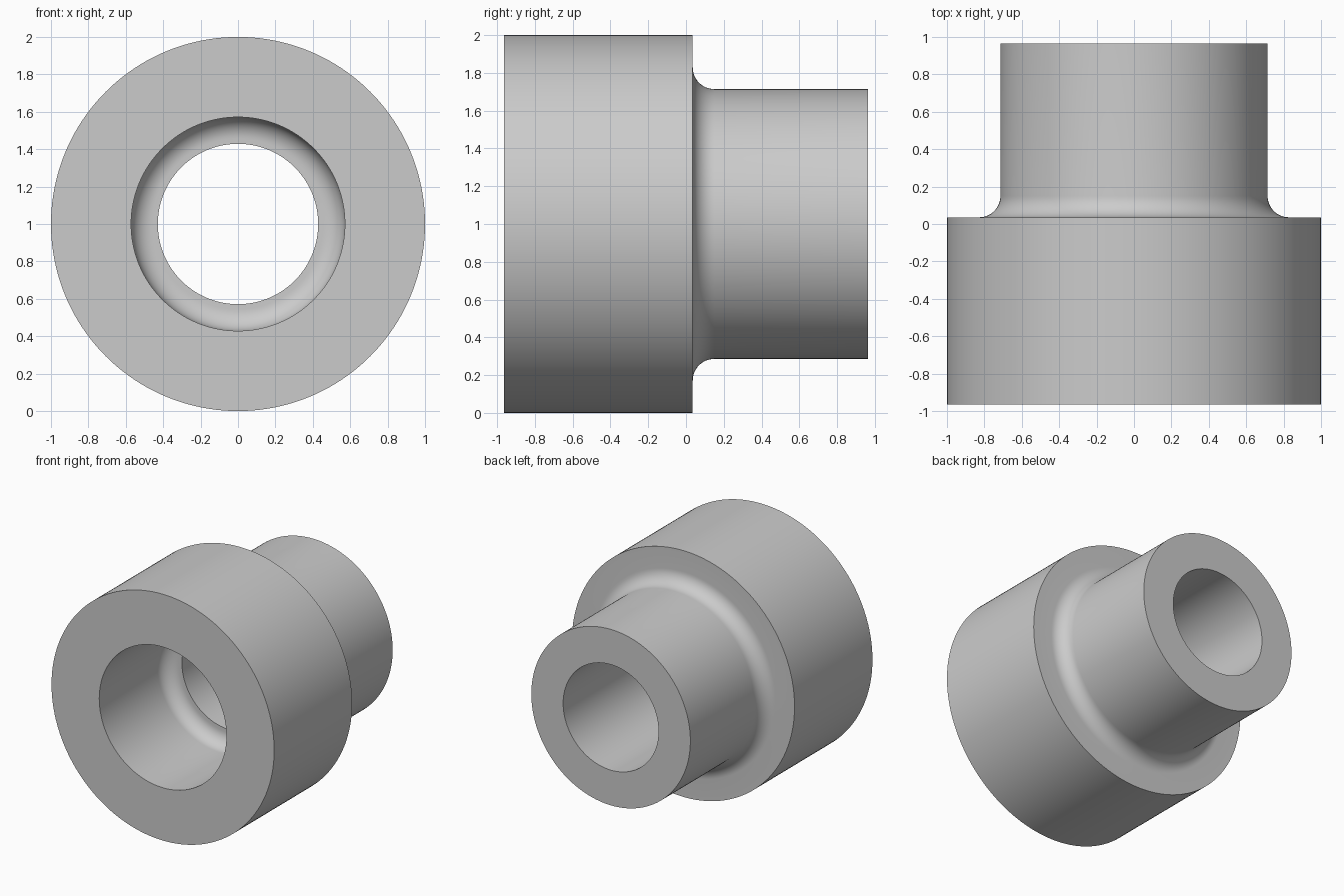
import bpy
import bmesh
from math import cos, sin, pi, radians
from mathutils import Vector, Matrix

cube = bpy.data.objects.get("Cube")
if cube:
    bpy.data.objects.remove(cube, do_unlink=True)

# Proportions
UNIT = 1 / 7
HALF = 6.75 * UNIT
FILLET = 0.8 * UNIT
BODY_R, NECK_R = 7 * UNIT, 5 * UNIT
BORE_R, THROUGH_R = 4 * UNIT, 3 * UNIT
SHOULDER_Y = -HALF + 7 * UNIT
SEAT_Y = -HALF + 6 * UNIT
SEGMENTS = 160


def arc(radius, y, start, end, steps=12):
    """Fillet points (radius, y) around a centre."""
    angles = [start + (end - start) * i / steps for i in range(steps + 1)]
    return [(radius + FILLET * cos(a), y + FILLET * sin(a)) for a in angles]


# Closed half section: outside front to back, then the bore back to front
profile = [(BORE_R, -HALF), (BODY_R, -HALF), (BODY_R, SHOULDER_Y)]
profile += arc(NECK_R + FILLET, SHOULDER_Y + FILLET, 1.5 * pi, pi)
profile += [(NECK_R, HALF), (THROUGH_R, HALF), (THROUGH_R, SEAT_Y)]
profile += arc(BORE_R - FILLET, SEAT_Y - FILLET, pi / 2, 0)

# Revolve around the y axis
bm = bmesh.new()
verts = [bm.verts.new((r, y, 0)) for r, y in profile]
edges = [bm.edges.new((v, verts[i - 1])) for i, v in enumerate(verts)]
bmesh.ops.spin(bm, geom=verts + edges, cent=(0, 0, 0), axis=(0, 1, 0),
               angle=2 * pi, steps=SEGMENTS, use_merge=False)
bmesh.ops.remove_doubles(bm, verts=bm.verts, dist=0.0001)
bmesh.ops.recalc_face_normals(bm, faces=bm.faces)
bmesh.ops.transform(bm, matrix=Matrix.Translation(Vector((0, 0, 1))), verts=bm.verts)
mesh = bpy.data.meshes.new("stepped_bushing")
bm.to_mesh(mesh)
bm.free()
bushing = bpy.data.objects.new("stepped_bushing", mesh)
bpy.context.collection.objects.link(bushing)

# Plain grey
grey = bpy.data.materials.new("light grey")
grey.use_nodes = True
colour = (0.6, 0.6, 0.6, 1)
grey.diffuse_color = colour
grey.node_tree.nodes["Principled BSDF"].inputs["Base Color"].default_value = colour
mesh.materials.append(grey)

# Smooth sides with sharp rims
bpy.ops.object.select_all(action="DESELECT")
bushing.select_set(True)
bpy.context.view_layer.objects.active = bushing
bpy.ops.object.shade_smooth_by_angle(angle=radians(30))
